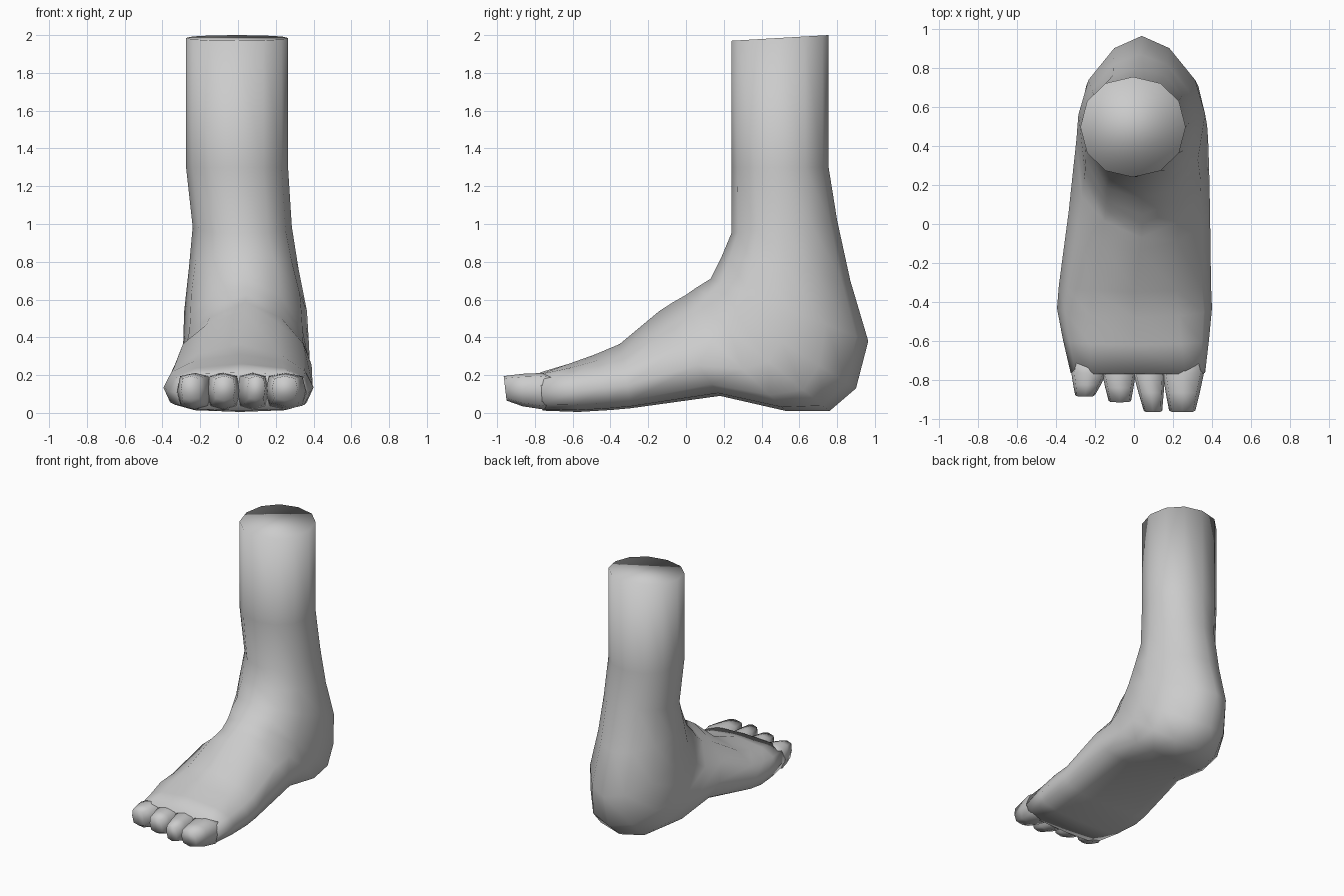
import bpy, bmesh, math


def power(v, e):
    return math.copysign(abs(v) ** e, v) if abs(v) > 1e-6 else 0.0


def section(top, bottom, left, right, bias=1.0, e_top=1.0, e_low=1.0, sides=12):
    """Closed ring: top and bottom are (y, z), left and right are x limits."""
    mid, half = (left + right) / 2, (right - left) / 2
    ring = []
    for i in range(sides):
        a = 2 * math.pi * i / sides
        e = e_top if math.cos(a) > 0 else e_low
        u = ((1 - power(math.cos(a), e)) / 2) ** bias
        ring.append((mid + half * power(math.sin(a), e),
                     top[0] + (bottom[0] - top[0]) * u,
                     top[1] + (bottom[1] - top[1]) * u))
    return ring


def loft(name, rings):
    """Skin the rings in order, close both ends and shade smooth."""
    bm = bmesh.new()
    loops = [[bm.verts.new(p) for p in r] for r in rings]
    n = len(loops[0])
    for a, b in zip(loops, loops[1:]):
        for i in range(n):
            j = (i + 1) % n
            bm.faces.new((a[i], a[j], b[j], b[i]))
    bm.faces.new(loops[0])
    bm.faces.new(loops[-1])
    bmesh.ops.recalc_face_normals(bm, faces=bm.faces)
    for f in bm.faces:
        f.smooth = True
    mesh = bpy.data.meshes.new(name)
    bm.to_mesh(mesh)
    bm.free()
    obj = bpy.data.objects.new(name, mesh)
    bpy.context.collection.objects.link(obj)
    return obj


# Leg, fanned around the heel and along the foot
loft("leg_and_foot", [
    section((0.24, 1.97), (0.755, 2.0), -0.275, 0.265, 1.0, 0.95, 0.95),
    section((0.24, 1.3), (0.755, 1.3), -0.275, 0.265, 1.0, 0.95, 0.95),
    section((0.24, 0.95), (0.80, 1.02), -0.24, 0.285, 1.0, 0.95, 1.0),
    section((0.19, 0.83), (0.87, 0.70), -0.26, 0.32, 1.0, 0.9, 1.1),
    section((0.13, 0.71), (0.965, 0.38), -0.285, 0.365, 0.95, 0.85, 1.2),
    section((0.05, 0.66), (0.90, 0.13), -0.29, 0.375, 0.9, 0.85, 1.0),
    section((0.00, 0.625), (0.76, 0.01), -0.295, 0.38, 0.8, 0.85, 0.85),
    section((-0.07, 0.585), (0.53, 0.01), -0.31, 0.385, 0.7, 0.88, 0.75),
    section((-0.14, 0.54), (0.18, 0.09), -0.335, 0.39, 0.65, 0.9, 0.75),
    section((-0.35, 0.365), (-0.29, 0.025), -0.385, 0.395, 0.65, 0.85, 0.65),
    section((-0.48, 0.31), (-0.40, 0.015), -0.395, 0.40, 0.75, 0.8, 0.65),
    section((-0.62, 0.26), (-0.57, 0.005), -0.365, 0.385, 0.8, 0.7, 0.65),
    section((-0.77, 0.215), (-0.76, 0.012), -0.325, 0.365, 0.9, 0.5, 0.6),
])

# Toes, rooted inside the foot, with wedge-shaped gaps toward the tips
toes = [  # base left, base right, tip left, tip right, tip y
    ("little_toe", -0.322, -0.14, -0.302, -0.20, -0.885),
    ("third_toe", -0.165, 0.01, -0.13, -0.015, -0.915),
    ("second_toe", -0.005, 0.16, 0.05, 0.145, -0.965),
    ("big_toe", 0.145, 0.36, 0.18, 0.315, -0.965),
]
for name, bl, br, tl, tr, y in toes:
    ym = (y - 0.765) / 2
    loft(name, [
        section((-0.68, 0.20), (-0.68, 0.04), bl + 0.02, br - 0.02, 1, 0.6, 0.7, 8),
        section((-0.765, 0.211), (-0.755, 0.018), bl, br, 1, 0.55, 0.65, 8),
        section((ym, 0.207), (ym, 0.035), (bl + tl) / 2, (br + tr) / 2,
                1, 0.6, 0.65, 8),
        section((y, 0.195), (y + 0.015, 0.065), tl, tr, 1, 0.6, 0.6, 8),
    ])
